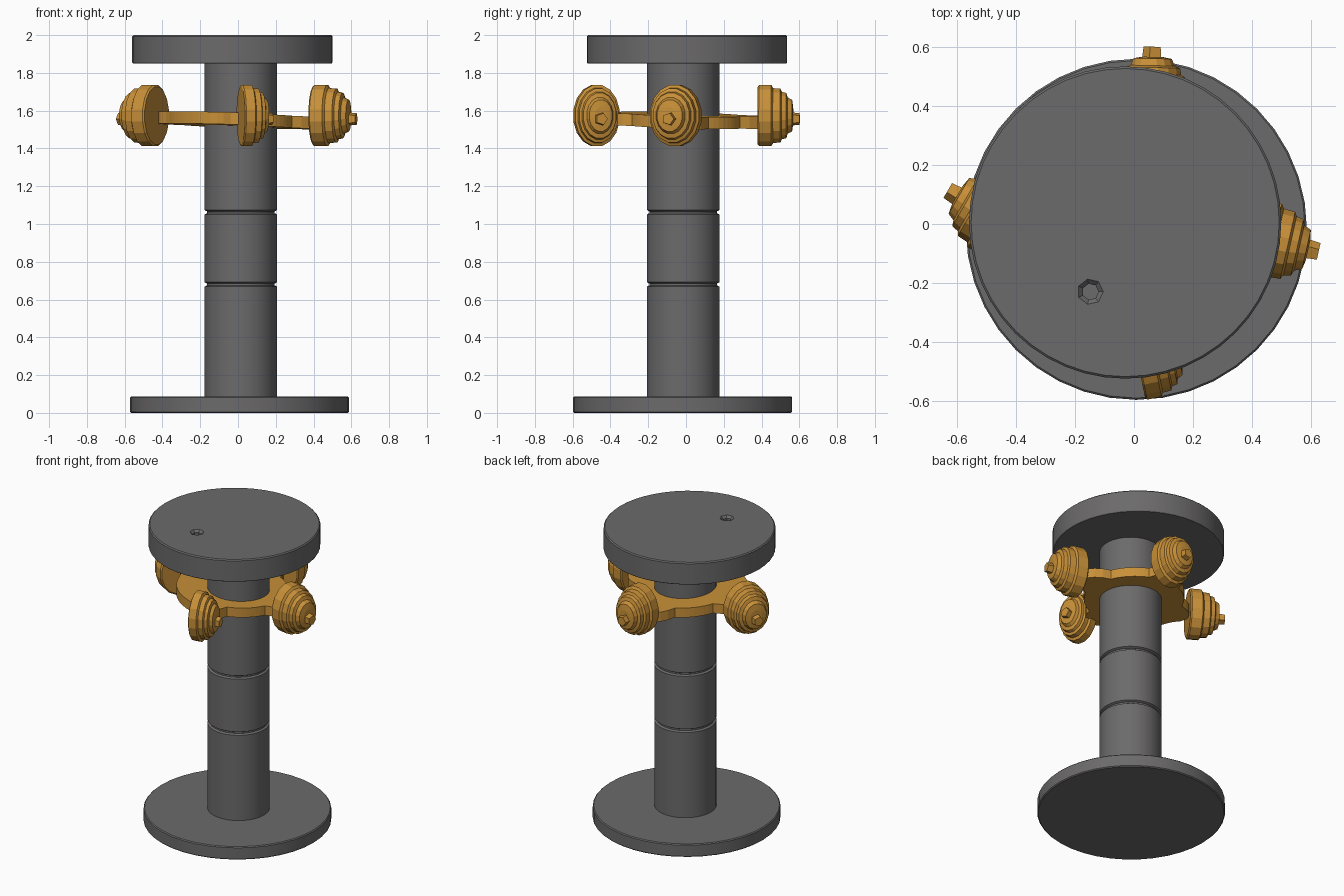
import bpy, bmesh, math
from mathutils import Matrix, Vector

if "Cube" in bpy.data.objects:
    bpy.data.objects.remove(bpy.data.objects["Cube"])


def material(name, rgb):
    m = bpy.data.materials.new(name)
    m.diffuse_color = (*rgb, 1)
    m.use_nodes = True
    m.node_tree.nodes["Principled BSDF"].inputs["Base Color"].default_value = m.diffuse_color
    return m


GREY = material("dark_grey", (0.15, 0.145, 0.148))
AMBER = material("amber", (0.58, 0.28, 0.04))


def finish(name, bm, mat, smooth=False):
    bmesh.ops.recalc_face_normals(bm, faces=bm.faces)
    me = bpy.data.meshes.new(name)
    bm.to_mesh(me)
    bm.free()
    me.materials.append(mat)
    ob = bpy.data.objects.new(name, me)
    bpy.context.collection.objects.link(ob)
    if smooth:
        bpy.ops.object.select_all(action='DESELECT')
        ob.select_set(True)
        bpy.context.view_layer.objects.active = ob
        bpy.ops.object.shade_smooth_by_angle(angle=math.radians(30))
    return ob


def lathe(bm, profile, sides, matrix, wide=1.0, turn=0.0):
    """Closed turned solid from (radius, height) pairs; wide squashes local x."""
    rings = []
    for r, h in profile:
        ring = []
        for i in range(sides):
            a = 2 * math.pi * i / sides + turn
            ring.append(bm.verts.new(matrix @ Vector((r * wide * math.cos(a), r * math.sin(a), h))))
        rings.append(ring)
    for lo, hi in zip(rings, rings[1:]):
        for i in range(sides):
            j = (i + 1) % sides
            bm.faces.new((lo[i], lo[j], hi[j], hi[i]))
    bm.faces.new(rings[0][::-1])
    bm.faces.new(rings[-1])


def turned(name, x, y, profile, sides, mat, smooth=True):
    bm = bmesh.new()
    lathe(bm, profile, sides, Matrix.Translation((x, y, 0)))
    return finish(name, bm, mat, smooth)


# Base and top discs with a slight edge bevel
turned("base_disc", 0.008, -0.018, [(0.573, 0), (0.579, 0.006), (0.579, 0.082), (0.573, 0.088)], 40, GREY)
top = turned("top_disc", -0.03, 0.005, [(0.526, 1.85), (0.53, 1.856), (0.53, 1.993), (0.523, 2.0)], 48, GREY)

# Column with two narrow grooves
R = 0.192
col = [(R, 0.05)]
for z in (0.68, 1.062):
    col += [(R, z - 0.012), (R - 0.008, z - 0.007), (R - 0.013, z - 0.005),
            (R - 0.013, z + 0.005), (R - 0.008, z + 0.007), (R, z + 0.012)]
col += [(R, 1.9)]
turned("column", 0.015, -0.015, col, 48, GREY)

# Small stepped hole in the top disc
cutter = turned("hole_cutter", -0.148, -0.23, [(0.028, 1.94), (0.028, 1.985), (0.045, 2.001), (0.045, 2.02)], 7, GREY, False)
cutter.hide_render = True
cutter.hide_set(True)
mod = top.modifiers.new("hole", 'BOOLEAN')
mod.object = cutter
mod.operation = 'DIFFERENCE'
mod.solver = 'EXACT'

# Lobed, slightly tilted carrier plate
bm = bmesh.new()
N = 64
low, high = [], []
for i in range(N):
    a = 2 * math.pi * i / N
    bulge = 0.07 if math.pi < a < 1.5 * math.pi else 0.0
    r = max(0.31 + bulge, 0.31 + 0.11 * max(0, math.cos(4 * a)))
    x, y = r * math.cos(a), r * math.sin(a)
    z = 1.548 - 0.035 * x - 0.025 * y
    low.append(bm.verts.new((x, y, z - 0.032)))
    high.append(bm.verts.new((x, y, z + 0.032)))
bm.faces.new(low[::-1])
bm.faces.new(high)
for i in range(N):
    j = (i + 1) % N
    bm.faces.new((low[i], low[j], high[j], high[i]))
finish("carrier_plate", bm, AMBER)


# Four stepped wheels with stub axles: start point, axis, length, sideways squash
def wheel(name, start, axis, length, wide):
    z = Vector((*axis, 0)).normalized()
    y = Vector((0, 0, 1))
    x = y.cross(z)
    m = Matrix((x, y, z)).transposed().to_4x4()
    m.translation = Vector((*start, 1.574))
    s = length / 0.23
    bm = bmesh.new()
    prof = [(0.155, 0), (0.165, 0.008), (0.165, 0.075), (0.148, 0.085), (0.145, 0.125),
            (0.128, 0.133), (0.122, 0.158), (0.098, 0.165), (0.085, 0.19), (0.045, 0.196)]
    lathe(bm, [(r, h * s) for r, h in prof], 16, m, wide, math.pi / 16)
    axle = m @ Matrix.Translation((0, -0.018, 0))
    lathe(bm, [(0.04, 0.15 * s), (0.032, 0.232 * s)], 5, axle)
    finish(name, bm, AMBER)


wheel("right_wheel", (0.40, -0.045), (0.98, -0.22), 0.23, 0.82)
wheel("back_wheel", (0.06, 0.38), (0.02, 1.0), 0.22, 0.78)
wheel("left_wheel", (-0.43, 0.0), (-0.86, 0.5), 0.23, 0.84)
wheel("front_wheel", (0.015, -0.48), (0.97, 0.2), 0.17, 0.74)
